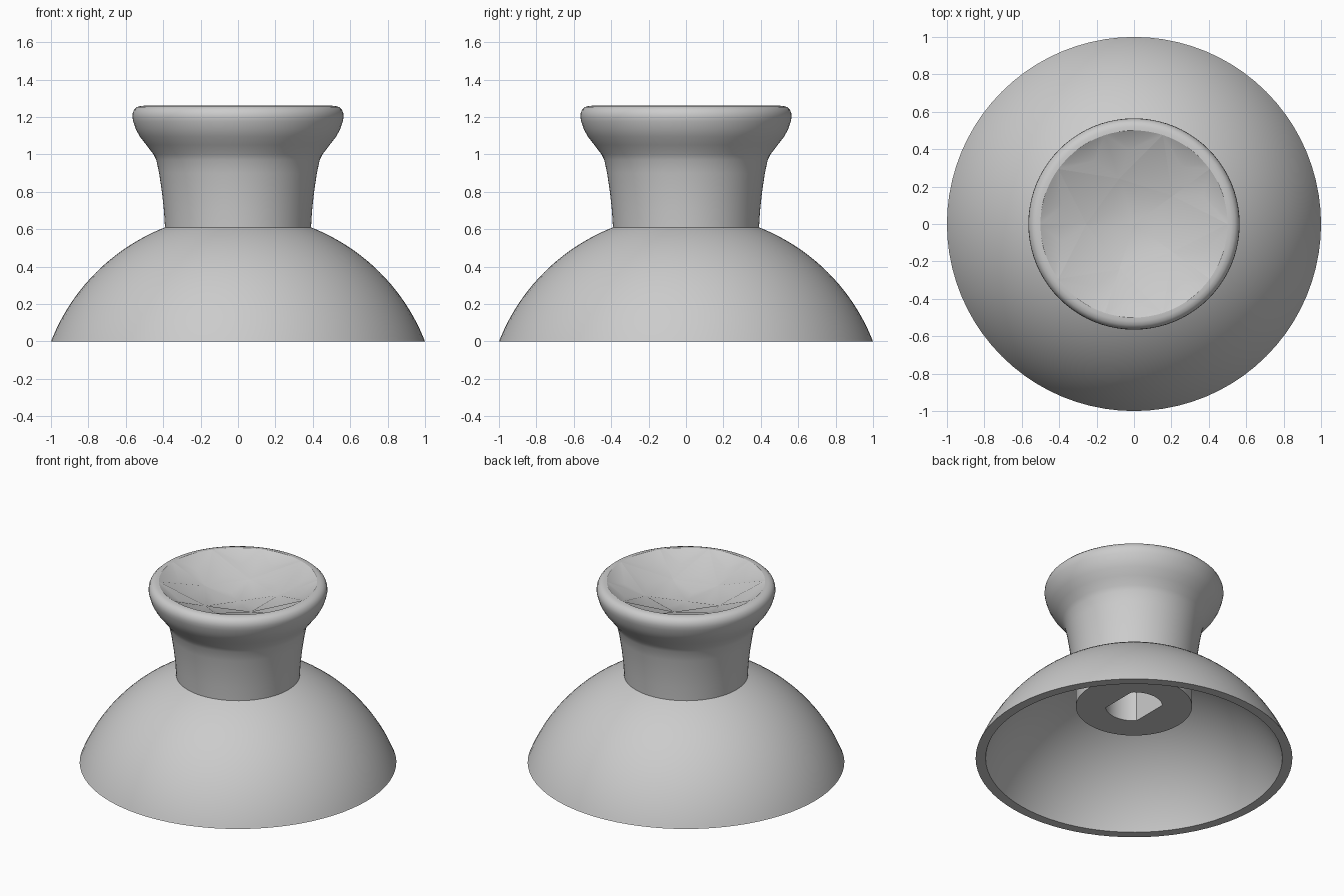
import bpy
import bmesh
from math import cos, sin, pi, radians, sqrt
from mathutils import Vector

cube = bpy.data.objects.get("Cube")
if cube:
    bpy.data.objects.remove(cube)

SEGMENTS = 80
TOP = 1.26
DISH_RADIUS = 0.5

grey = bpy.data.materials.new("matte_grey")
grey.use_nodes = True
grey.diffuse_color = (0.6, 0.6, 0.6, 1)
grey.node_tree.nodes["Principled BSDF"].inputs["Base Color"].default_value = (0.6, 0.6, 0.6, 1)


def polar(radius, angle, z):
    return Vector((radius * cos(angle), radius * sin(angle), z))


def finish(bm, name):
    mesh = bpy.data.meshes.new(name)
    bm.to_mesh(mesh)
    bm.free()
    mesh.materials.append(grey)
    obj = bpy.data.objects.new(name, mesh)
    bpy.context.collection.objects.link(obj)
    return obj


def lathe(name, profile):
    """Revolve (radius, z) points; a radius may be a function of the angle."""
    bm = bmesh.new()
    rings = []
    for radius, z in profile:
        ring = []
        for j in range(SEGMENTS):
            a = 2 * pi * j / SEGMENTS
            r = radius(a) if callable(radius) else radius
            ring.append(bm.verts.new(polar(r, a, z)))
        rings.append(ring)
    for low, high in zip(rings, rings[1:]):
        for j in range(SEGMENTS):
            k = (j + 1) % SEGMENTS
            bm.faces.new((low[j], low[k], high[k], high[j]))
    bmesh.ops.remove_doubles(bm, verts=bm.verts, dist=1e-5)
    for face in bm.faces:
        face.smooth = True
    for edge in bm.edges:
        edge.smooth = edge.calc_face_angle(0) < radians(35)
    return finish(bm, name)


def arc(radius, r_start, r_end, steps=24):
    """Points on a sphere section whose centre lies below the base."""
    points = []
    for i in range(steps + 1):
        r = r_start + (r_end - r_start) * sin(pi / 2 * i / steps)
        points.append((r, sqrt(radius ** 2 - r ** 2) - 0.39))
    return points


# Hollow dome skirt
inner = arc(1.015, 0.3, 0.937)
outer = arc(1.073, 0.38, 1.0)[::-1]
inner[-1] = (0.937, 0)
outer[0] = (1.0, 0)
lathe("dome_skirt", inner + outer)

# Flared stem with a rounded lip
lathe("stem", [
    (0.39, 0.6), (0.396, 0.7), (0.407, 0.8), (0.422, 0.9), (0.437, 0.97),
    (0.452, 1.0), (0.49, 1.05), (0.525, 1.095), (0.547, 1.135),
    (0.56, 1.175), (0.565, 1.2), (0.563, 1.22), (0.555, 1.239),
    (0.54, 1.253), (0.52, 1.259), (DISH_RADIUS, TOP),
])


# Socket post underneath, its round hole cut by two flats
def socket(angle):
    return min(0.18, 0.1273 / max(abs(cos(angle)), 0.01))


lathe("socket_post", [(0, 0.85), (socket, 0.85), (socket, 0.376), (0.367, 0.376), (0.367, 0.63)])

# Concave grip: a web of ridges with a sunken pocket in every cell
bm = bmesh.new()
rim = [bm.verts.new(polar(DISH_RADIUS, 2 * pi * j / SEGMENTS, TOP)) for j in range(SEGMENTS)]
hubs = [bm.verts.new(polar(0.255, radians(36 + 72 * i), TOP - 0.1)) for i in range(5)]
centre = bm.verts.new((0, 0, TOP - 0.14))
pits = set()


def pocket(corners, loop, depth):
    middle = sum((v.co for v in corners), Vector()) / 3
    pit = bm.verts.new(middle - Vector((0, 0, depth)))
    pits.add(pit)
    for a, b in zip(loop, loop[1:] + loop[:1]):
        bm.faces.new((a, b, pit)).smooth = True


step = SEGMENTS // 10
for i in range(5):
    hub, following = hubs[i], hubs[(i + 1) % 5]
    for spoke in (2 * i, 2 * i + 1):
        edge_run = [rim[(spoke * step + n) % SEGMENTS] for n in range(step + 1)]
        pocket((hub, edge_run[0], edge_run[-1]), [hub] + edge_run, 0.03)
    tip = rim[(2 * i + 2) * step % SEGMENTS]
    pocket((hub, tip, following), [hub, tip, following], 0.03)
    pocket((centre, hub, following), [centre, hub, following], 0.03)
for edge in bm.edges:
    edge.smooth = any(v in pits for v in edge.verts)
finish(bm, "faceted_grip")
